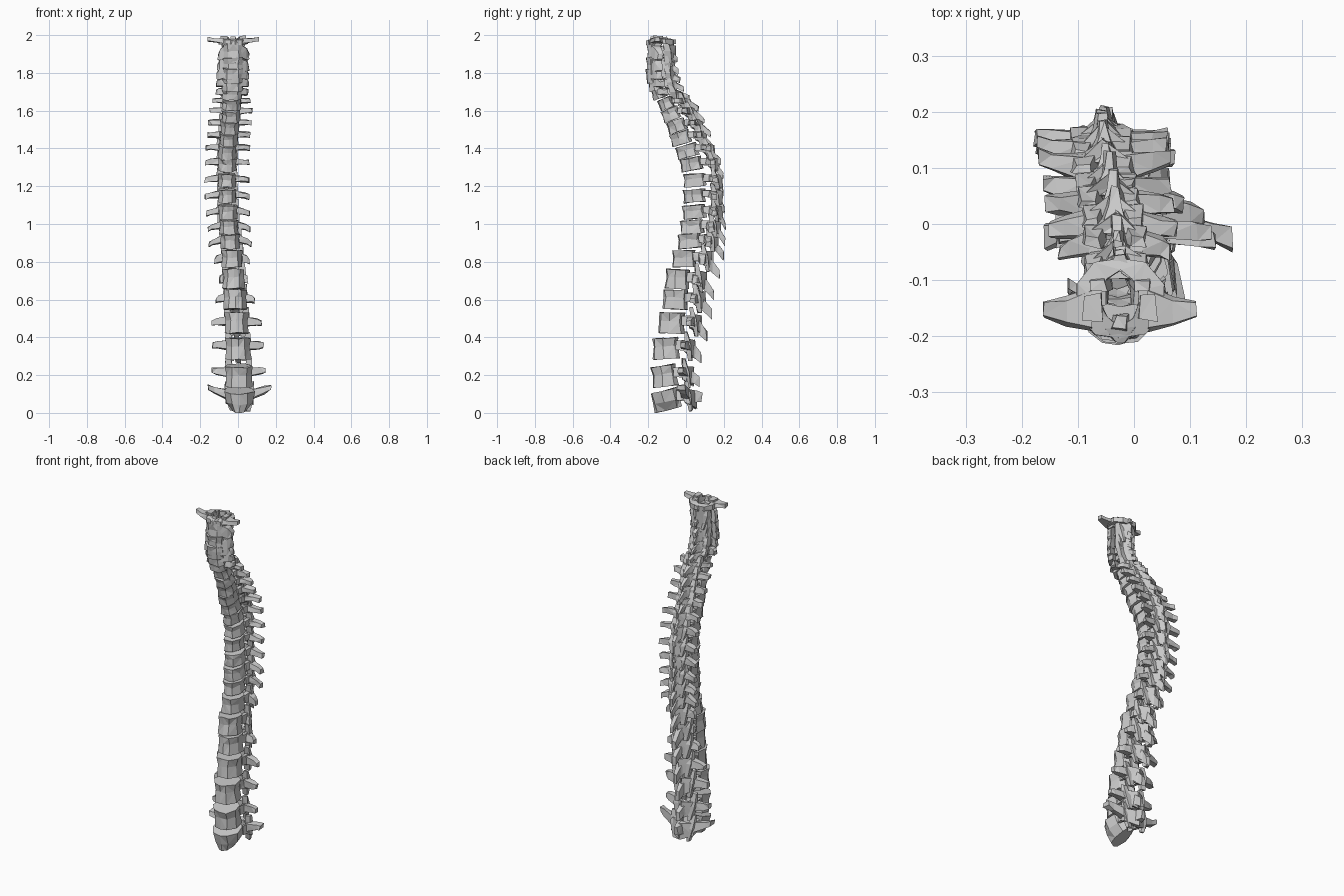
import bpy, bmesh, math, random
from mathutils import Vector, Matrix

if "Cube" in bpy.data.objects:
    bpy.data.objects.remove(bpy.data.objects["Cube"])

random.seed(4)

# Side-view path of the column: body centres, lowest vertebra first
BODY_Y = [-.105, -.115, -.105, -.075, -.055, -.045, -.01, .02, .033, .045, .045, .047,
          .03, .005, -.03, -.05, -.08, -.106, -.148, -.168, -.177, -.178, -.175, -.14]
BODY_Z = [.07, .195, .342, .475, .60, .708, .815, .91, .985, 1.065, 1.148, 1.232,
          1.317, 1.387, 1.454, 1.518, 1.58, 1.638, 1.688, 1.738, 1.787, 1.837, 1.905, 1.972]
# Slight sideways drift: (height, x)
DRIFT = [(0, .01), (.35, 0), (.6, -.015), (.8, -.03), (1.0, -.05), (1.2, -.06),
         (1.4, -.055), (1.6, -.035), (1.85, -.025), (2, -.025)]
# index: half width, depth, height, wing reach, wing back, wing rise,
#        spine back, spine rise, tilt, spine tip height
KEYS = [
    (0, (.085, .14, .10, .165, .08, .065, .19, .01, .25, .06)),
    (1, (.075, .135, .11, .14, .085, .03, .185, -.03, .14, .065)),
    (3, (.068, .138, .11, .13, .09, .0, .185, -.07, -.03, .07)),
    (5, (.062, .13, .10, .075, .09, -.01, .195, -.085, -.05, .065)),
    (7, (.055, .125, .075, .112, .10, -.02, .18, -.08, .1, .055)),
    (11, (.05, .118, .066, .117, .108, .0, .15, -.07, .08, .042)),
    (13, (.05, .115, .066, .117, .115, .015, .18, -.06, .28, .036)),
    (16, (.052, .095, .06, .112, .07, .02, .178, -.035, .42, .034)),
    (18, (.056, .065, .05, .086, .04, .01, .165, -.02, .3, .03)),
    (22, (.054, .06, .10, .082, .04, -.02, .128, -.035, .0, .035)),
]


def mix(keys, t):
    for (a, va), (b, vb) in zip(keys, keys[1:]):
        if t <= b:
            f = (t - a) / (b - a)
            if isinstance(va, tuple):
                return [p + (q - p) * f for p, q in zip(va, vb)]
            return va + (vb - va) * f
    return keys[-1][1]


def skin(bm, rings, closed=False):
    """Join rings of points into a tube, capped unless closed."""
    vs = [[bm.verts.new(p) for p in r] for r in rings]
    n = len(vs[0])
    pairs = list(zip(vs, vs[1:])) + ([(vs[-1], vs[0])] if closed else [])
    for a, b in pairs:
        for k in range(n):
            bm.faces.new((a[k], a[(k + 1) % n], b[(k + 1) % n], b[k]))
    if not closed:
        bm.faces.new(vs[0])
        bm.faces.new(vs[-1])


def bar(bm, axis, *sections):
    """Four-sided bar along an axis; sections are (x, y, z, half_a, half_b)."""
    u, v = {'x': ((0, 1, 0), (0, 0, 1)), 'y': ((1, 0, 0), (0, 0, 1)),
            'z': ((1, 0, 0), (0, 1, 0))}[axis]
    u, v = Vector(u), Vector(v)
    skin(bm, [[Vector(s[:3]) + u * s[3] * i + v * s[4] * j
               for i, j in ((-1, -.8), (1, -1), (.8, 1), (-.8, .9))] for s in sections])


def finish(bm, name, loc, jitter=.004):
    for v in bm.verts:
        v.co += Vector([random.uniform(-jitter, jitter) for _ in range(3)])
    bmesh.ops.triangulate(bm, faces=[f for f in bm.faces if len(f.verts) == 4])
    bmesh.ops.recalc_face_normals(bm, faces=bm.faces)
    me = bpy.data.meshes.new(name)
    bm.to_mesh(me)
    bm.free()
    ob = bpy.data.objects.new(name, me)
    ob.location = loc
    bpy.context.collection.objects.link(ob)


# Body outline: rounded front, flat hollow back
OUTLINE = [(-.55, -.46), (0, -.52), (.55, -.46), (.97, -.1), (.85, .35), (.45, .5),
           (0, .43), (-.45, .5), (-.85, .35), (-.97, -.1)]


def vertebra(i, name):
    w, d, h, tw, tdy, tdz, sdy, sdz, tilt, sh = mix(KEYS, i)
    neck = i >= 18
    bm = bmesh.new()
    # weight-bearing body with a narrow waist
    rot = Matrix.Rotation(tilt, 3, 'X')
    levels = [(-.5, 1), (.1, .9), (.5, .98)]
    if i == 0:
        levels = [(-.55, .45), (-.1, .82), (.5, 1)]
    skin(bm, [[rot @ Vector((x * w * s, y * d * (s if i else 1), z * h)) for x, y in OUTLINE]
              for z, s in levels])
    back = d / 2
    zt = .12 * h + back * math.sin(tilt) * .6
    hh = min(h, .09)
    ly = back + .04
    for s in (-1, 1):
        # pedicle
        bar(bm, 'y', (s * w * .62, back * .75, zt, .012, hh * .26),
            (s * w * .68, ly, zt, .016, hh * .3))
        # sloping lamina plate closing the canal behind
        bar(bm, 'x', (s * w * .85, ly, zt - .005, .014, hh * .42),
            (0, ly + .035, zt - .022, .016, hh * .55))
        # upper and lower joint facets
        bar(bm, 'z', (s * w * .5, ly + .02, zt - hh * .9, .014, .009),
            (s * w * .68, ly + .008, zt, .022, .017),
            (s * w * .74, ly - .006, zt + hh * .8, .015, .009))
        # transverse process, tapering and swept back
        ty = back * .3 if neck else ly - .005
        bar(bm, 'x', (s * w * .6, ty, zt, .026, hh * (.4 if neck else .3)),
            (s * (w * .4 + tw * .6), ty * .4 + tdy * .6, zt * .5 + tdz * .6,
             .018, hh * (.38 if neck else .22)),
            (s * tw, tdy, tdz, .015 if i else .024, .014))
    # spinous process
    r = ly + .01
    sw = .017 if i < 6 else .012
    bar(bm, 'y', (0, r, zt - .012, .032, hh * .42),
        (0, r * .45 + sdy * .55, zt * .4 + sdz * .55, sw, sh * .52),
        (0, sdy, sdz, sw * .7, sh * .42))
    if i == 22:
        # upright peg of the second neck vertebra
        bar(bm, 'z', (0, -.005, .03, .022, .02), (0, 0, .085, .012, .012))
    z = BODY_Z[i]
    finish(bm, name, (mix(DRIFT, z), BODY_Y[i], z))


def ring_vertebra():
    # ring-shaped top vertebra
    bm = bmesh.new()
    rings = []
    for k in range(10):
        a = math.tau * (k + .5) / 10
        c, s = math.cos(a), math.sin(a)
        t = .01 + .014 * abs(c)
        rings.append([((.058 + o) * c, (.06 + o) * s + .007, z - .01 * abs(s))
                      for o, z in ((-t, -.012), (t, -.016), (t, .012), (-t, .018))])
    skin(bm, rings, closed=True)
    for s in (-1, 1):
        # broad wings and side masses
        bar(bm, 'x', (s * .05, -.012, -.002, .04, .016), (s * .095, -.016, .0, .026, .011),
            (s * .137, -.012, .006, .015, .012))
        bar(bm, 'z', (s * .046, -.01, -.03, .016, .02), (s * .05, -.01, .024, .018, .026))
    # front and rear tubercles
    bar(bm, 'y', (0, -.07, -.012, .01, .01), (0, -.045, -.01, .035, .018))
    bar(bm, 'y', (0, .055, -.008, .025, .014), (0, .085, -.008, .01, .012))
    finish(bm, "neck_ring_vertebra", (-.025, BODY_Y[23], BODY_Z[23]), .002)


for i in range(23):
    part = "lumbar" if i < 5 else "thoracic" if i < 17 else "cervical"
    vertebra(i, f"{part}_vertebra_{i + 1}")
ring_vertebra()
